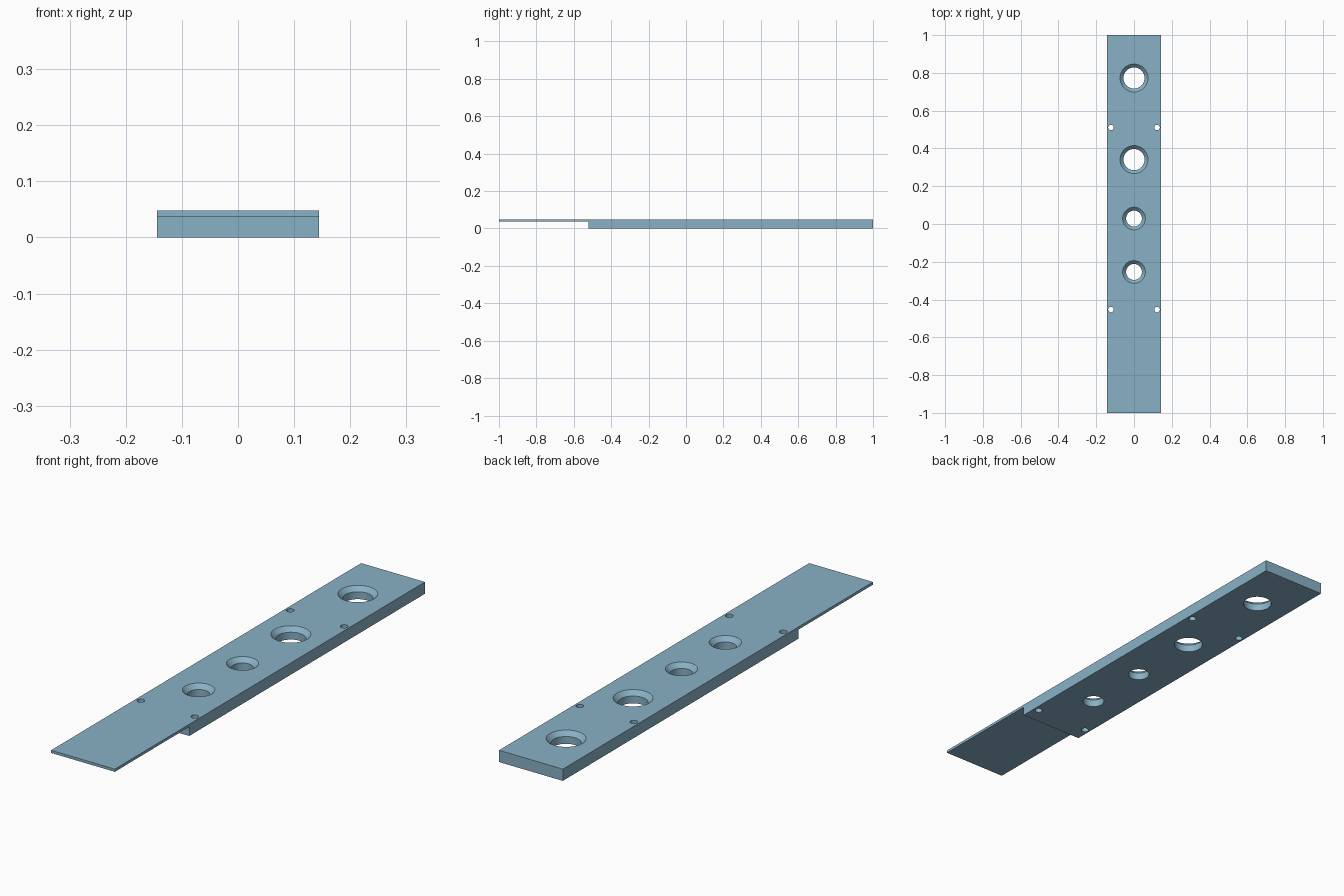
import bpy, bmesh, math

if "Cube" in bpy.data.objects:
    bpy.data.objects.remove(bpy.data.objects["Cube"])

HALF_W, TOP, LIP_Z, STEP_Y = 0.144, 0.048, 0.037, -0.52

steel = bpy.data.materials.new("steel blue")
steel.diffuse_color = (0.25, 0.44, 0.56, 1)
steel.use_nodes = True
steel.node_tree.nodes["Principled BSDF"].inputs["Base Color"].default_value = steel.diffuse_color


def finish(name, bm):
    bmesh.ops.recalc_face_normals(bm, faces=bm.faces)
    mesh = bpy.data.meshes.new(name)
    bm.to_mesh(mesh)
    bm.free()
    mesh.materials.append(steel)
    obj = bpy.data.objects.new(name, mesh)
    bpy.context.collection.objects.link(obj)
    return obj


def lathe_cutter(name, x, y, rings, segments):
    """Closed solid of revolution from (radius, z) rings."""
    bm = bmesh.new()
    loops = []
    for r, z in rings:
        loops.append([bm.verts.new((x + r * math.cos(2 * math.pi * i / segments),
                                    y + r * math.sin(2 * math.pi * i / segments), z))
                      for i in range(segments)])
    for a, b in zip(loops, loops[1:]):
        for i in range(segments):
            j = (i + 1) % segments
            bm.faces.new((a[i], a[j], b[j], b[i]))
    bm.faces.new(loops[0])
    bm.faces.new(loops[-1])
    obj = finish(name, bm)
    obj.hide_render = True
    return obj


# Plate: stepped side profile extruded across the width
profile = [(-1, LIP_Z), (STEP_Y, LIP_Z), (STEP_Y, 0), (1, 0), (1, TOP), (-1, TOP)]
bm = bmesh.new()
face = bm.faces.new([bm.verts.new((-HALF_W, y, z)) for y, z in profile])
extruded = bmesh.ops.extrude_face_region(bm, geom=[face])
bmesh.ops.translate(bm, vec=(2 * HALF_W, 0, 0),
                    verts=[g for g in extruded["geom"] if isinstance(g, bmesh.types.BMVert)])
plate = finish("plate", bm)

cutters = []

# Countersunk holes: 45 degree cone over a straight bore
for y, bore, rim in [(0.773, 0.056, 0.074), (0.341, 0.056, 0.074),
                     (0.029, 0.042, 0.060), (-0.254, 0.042, 0.060)]:
    depth = rim - bore
    rings = [(bore, -0.02), (bore, TOP - depth), (rim + 0.02, TOP + 0.02)]
    cutters.append(lathe_cutter("countersink_cutter", 0, y, rings, 64))

# Small screw holes near the edges
for y in (0.511, -0.453):
    for x in (-0.122, 0.122):
        cutters.append(lathe_cutter("screw_hole_cutter", x, y,
                                    [(0.0145, -0.02), (0.0145, TOP + 0.02)], 32))

for cutter in cutters:
    mod = plate.modifiers.new("hole", 'BOOLEAN')
    mod.object = cutter
    mod.operation = 'DIFFERENCE'
    mod.solver = 'EXACT'

# Apply the cuts, then drop the cutters
bpy.context.view_layer.objects.active = plate
plate.select_set(True)
for mod in list(plate.modifiers):
    bpy.ops.object.modifier_apply(modifier=mod.name)
for cutter in cutters:
    bpy.data.objects.remove(cutter)

bpy.ops.object.shade_smooth_by_angle(angle=math.radians(30))
